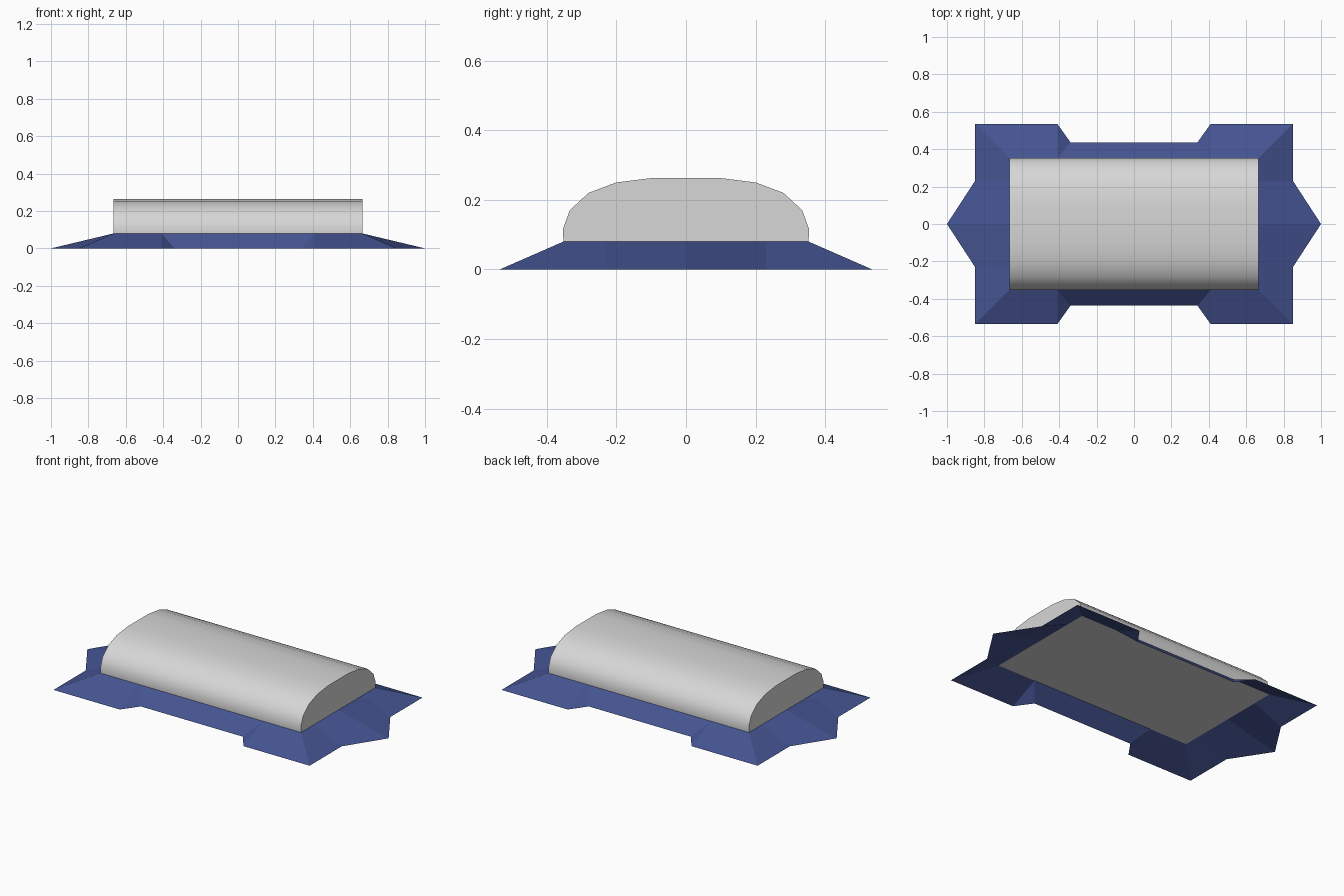
import bpy, bmesh

if "Cube" in bpy.data.objects:
    bpy.data.objects.remove(bpy.data.objects["Cube"])


def material(name, rgb):
    m = bpy.data.materials.new(name)
    m.diffuse_color = (*rgb, 1)
    m.use_nodes = True
    m.node_tree.nodes["Principled BSDF"].inputs["Base Color"].default_value = m.diffuse_color
    return m


def make(name, bm, mat):
    me = bpy.data.meshes.new(name)
    bm.to_mesh(me)
    bm.free()
    ob = bpy.data.objects.new(name, me)
    bpy.context.collection.objects.link(ob)
    me.materials.append(mat)
    return ob


GREY = material("light grey", (0.68, 0.68, 0.68))
BLUE = material("dark blue", (0.06, 0.09, 0.29))
HX, HY, RIM = 0.665, 0.352, 0.08

# Sloping star-shaped skirt, open below: (inner xy, ground xy) pairs for one quadrant
quarter = [((HX, 0), (1.0, 0)), ((HX, 0.23), (0.85, 0.23)),
           ((HX, HY), (0.85, 0.535)), ((0.41, HY), (0.41, 0.535)),
           ((0.41, HY), (0.34, 0.437)), ((0, HY), (0, 0.437))]
bm = bmesh.new()
for sx in (1, -1):
    for sy in (1, -1):
        for (a, b), (c, d) in zip(quarter, quarter[1:]):
            pts = [(*b, 0), (*d, 0), (*c, RIM)]
            if a != c:
                pts.append((*a, RIM))
            vs = [bm.verts.new((x * sx, y * sy, z)) for x, y, z in pts]
            bm.faces.new(vs if sx * sy > 0 else vs[::-1])
bmesh.ops.remove_doubles(bm, verts=bm.verts, dist=1e-4)
make("skirt", bm, BLUE)

# Rounded roof body: half profile mirrored, extruded along x
half = [(HY, RIM), (HY + 0.002, 0.115), (0.334, 0.17), (0.28, 0.22),
        (0.2, 0.25), (0.095, 0.263)]
profile = half + [(-y, z) for y, z in reversed(half)]
bm = bmesh.new()
end = bm.faces.new([bm.verts.new((-HX, y, z)) for y, z in profile])
ext = bmesh.ops.extrude_face_region(bm, geom=[end], use_keep_orig=True)
moved = [v for v in ext["geom"] if isinstance(v, bmesh.types.BMVert)]
bmesh.ops.translate(bm, verts=moved, vec=(2 * HX, 0, 0))
bmesh.ops.recalc_face_normals(bm, faces=bm.faces)
body = make("rounded_body", bm, GREY)
bpy.context.view_layer.objects.active = body
body.select_set(True)
bpy.ops.object.shade_smooth_by_angle(angle=0.6)
